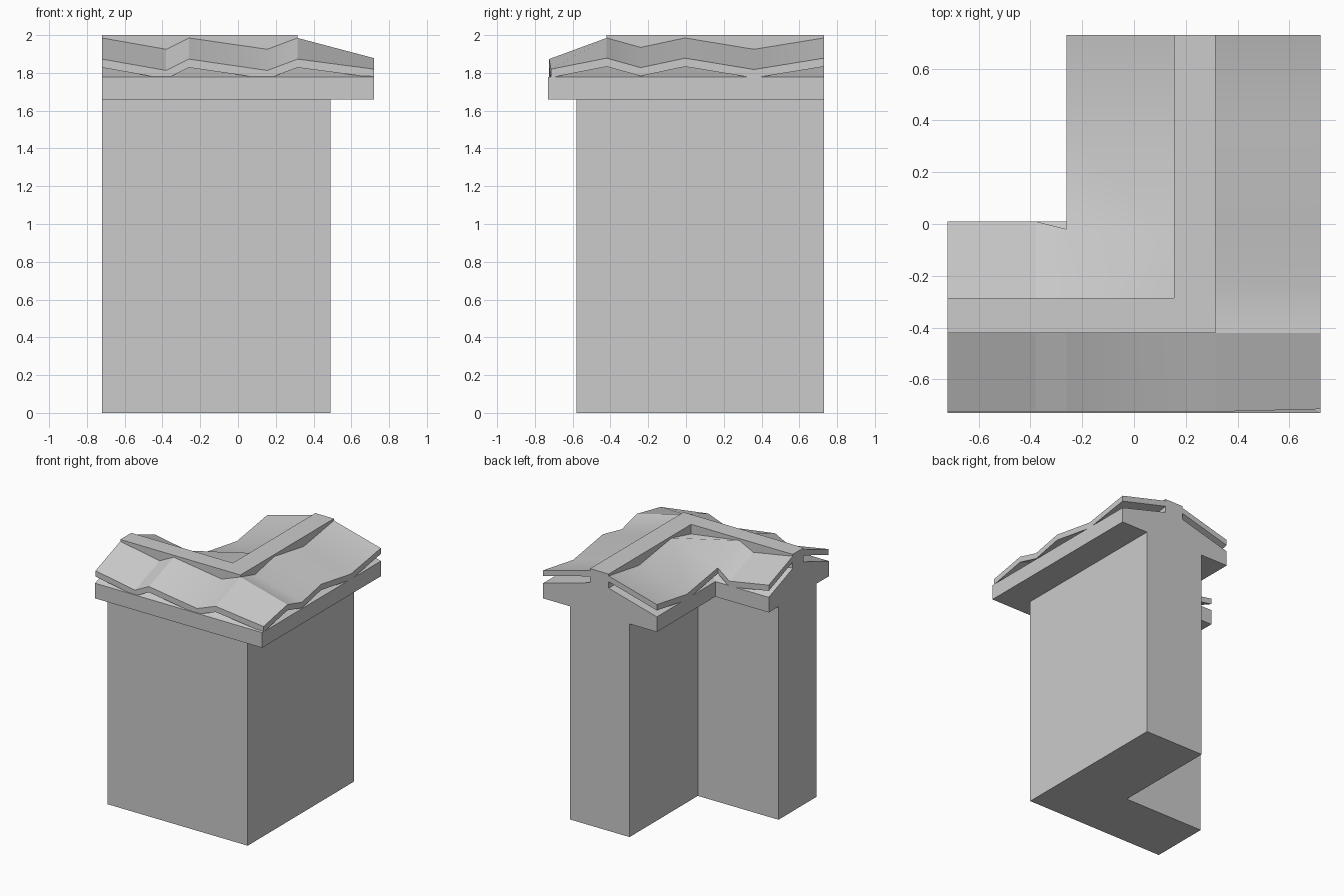
import bpy, bmesh

if "Cube" in bpy.data.objects:
    bpy.data.objects.remove(bpy.data.objects["Cube"])

LEFT, BACK = -0.72, 0.73      # free ends of the two arms of the L


def finish(bm, name, smooth=False):
    bmesh.ops.recalc_face_normals(bm, faces=bm.faces[:])
    me = bpy.data.meshes.new(name)
    bm.to_mesh(me)
    bm.free()
    ob = bpy.data.objects.new(name, me)
    bpy.context.collection.objects.link(ob)
    if smooth:
        bpy.ops.object.select_all(action='DESELECT')
        ob.select_set(True)
        bpy.context.view_layer.objects.active = ob
        bpy.ops.object.shade_smooth_by_angle(angle=0.5)
    return ob


def sweep_corner(name, profile):
    """Sweep a closed profile of (x on side arm, y on front arm, z) around the L."""
    bm = bmesh.new()
    rings = [[bm.verts.new(p) for p in ring] for ring in (
        [(LEFT, y, z) for x, y, z in profile],
        [(x, y, z) for x, y, z in profile],
        [(x, BACK, z) for x, y, z in profile])]
    n = len(profile)
    for a, b in zip(rings, rings[1:]):
        for i in range(n):
            j = (i + 1) % n
            bm.faces.new((a[i], a[j], b[j], b[i]))
    bm.faces.new(rings[0])
    bm.faces.new(rings[-1][::-1])
    return finish(bm, name)


def tile_sheet(name, front, side, corner, thick=0.045):
    """Wavy sheet: strips of (high edge, low edge) points joined by a corner patch."""
    quads = [corner]
    for strip in (front, side):
        for (h0, l0), (h1, l1) in zip(strip, strip[1:]):
            quads.append((h0, l0, l1, h1))
    bm = bmesh.new()
    for q in quads:
        bm.faces.new([bm.verts.new(p) for p in q])
    bmesh.ops.remove_doubles(bm, verts=bm.verts[:], dist=0.0005)
    top = bm.faces[:]
    bmesh.ops.recalc_face_normals(bm, faces=top)
    low = bmesh.ops.duplicate(bm, geom=top)
    vmap = low["vert_map"]
    rim = [e for e in bm.edges if e.is_boundary and e.verts[0] in vmap
           and e.link_faces[0] in top]
    for f in low["geom"]:
        if isinstance(f, bmesh.types.BMVert):
            f.co.z -= thick
    for e in rim:
        a, b = e.verts
        bm.faces.new((a, b, vmap[b], vmap[a]))
    return finish(bm, name, True)


# Wall body
sweep_corner("wall", [(0.49, -0.58, 0), (0.49, -0.58, 1.66),
                      (-0.025, -0.11, 1.66), (-0.025, -0.11, 0)])

# Coping slab with sloped top and square ridge
sweep_corner("coping", [
    (0.72, -0.73, 1.66), (0.72, -0.73, 1.778),
    (0.315, -0.42, 1.89), (0.315, -0.42, 2.0),
    (0.155, -0.285, 2.0), (0.155, -0.285, 1.89),
    (-0.26, 0.01, 1.778), (-0.26, 0.01, 1.66)])

# Wave heights below the peak: peak, trough, peak ...
HI, LO, DIP = 1.985, 1.873, 0.06
front_wave = [(-0.72, 0), (-0.38, DIP), (-0.26, 0), (0.155, DIP), (0.315, 0)]
side_wave = [(-0.42, 0), (-0.24, 0.05), (-0.005, 0), (0.36, DIP), (BACK, 0)]

# Outer roof tiles
outer_front = [((x, -0.42, HI - d), (x, -0.725, LO - d)) for x, d in front_wave]
outer_side = [((0.315, y, HI - d), (0.72, y, LO + 0.005 - d)) for y, d in side_wave]
tile_sheet("outer_tiles", outer_front, outer_side,
           (outer_front[-1][0], outer_front[-1][1], (0.72, -0.715, 1.82), outer_side[0][1]))

# Inner roof tiles, meeting in a saddle-shaped valley
inner_front = [((x, -0.285, HI - d), (x, 0.01 if d or x < -0.5 else -0.02, LO - d))
               for x, d in front_wave[:3]]
inner_side = [((0.155, -0.045 if y < 0 else y, HI - d),
               (-0.26, -0.02 if y < 0 else y, LO - d)) for y, d in side_wave[2:]]
tile_sheet("inner_tiles", inner_front, inner_side,
           (inner_front[-1][0], inner_front[-1][1], inner_side[0][0], (0.155, -0.285, 1.925)))
